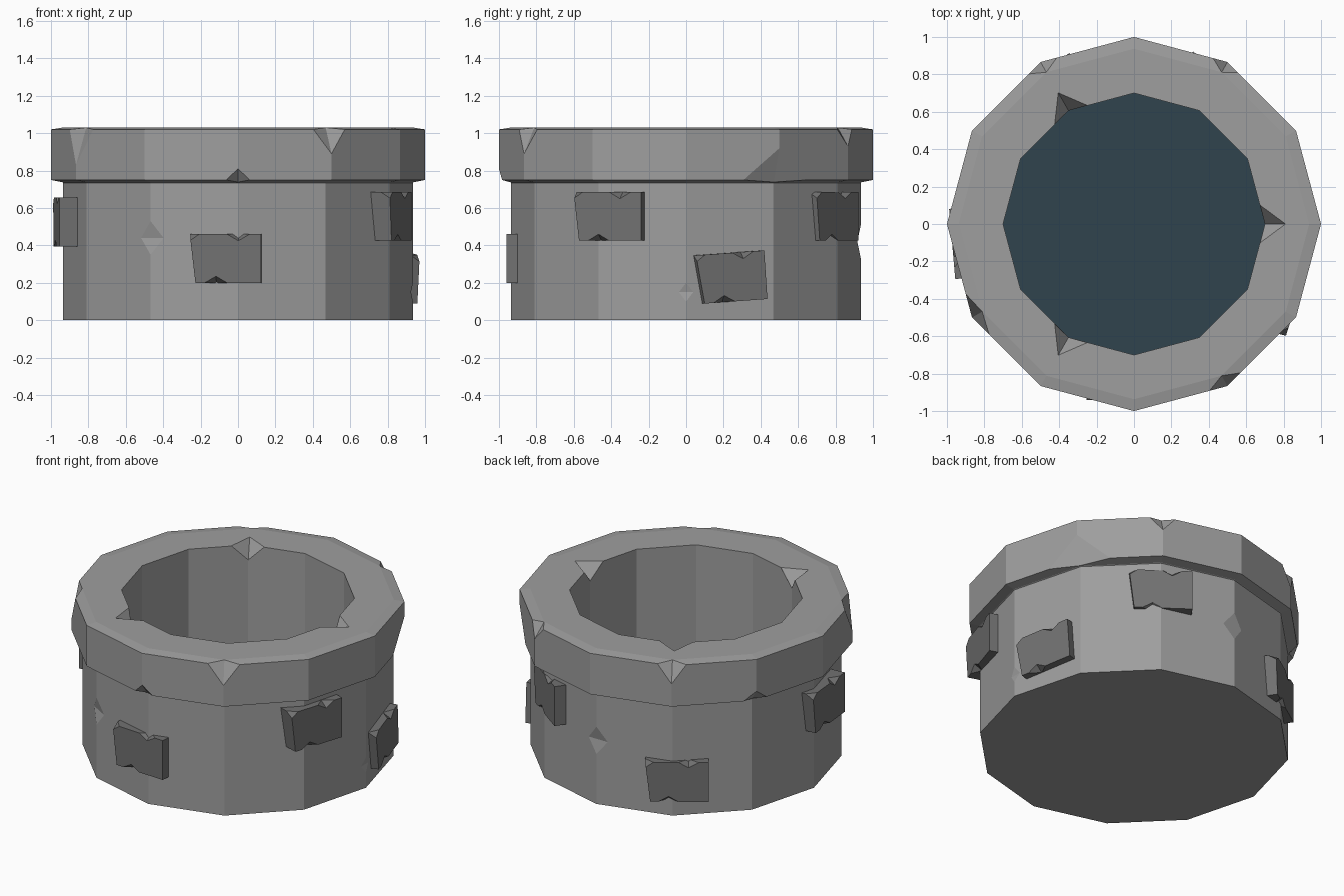
import bpy, bmesh, math
from mathutils import Matrix, Vector

if "Cube" in bpy.data.objects:
    bpy.data.objects.remove(bpy.data.objects["Cube"])

SIDES = 12
WATER_Z = 0.12


def material(name, rgb):
    m = bpy.data.materials.new(name)
    m.diffuse_color = (*rgb, 1)
    m.use_nodes = True
    m.node_tree.nodes["Principled BSDF"].inputs["Base Color"].default_value = m.diffuse_color
    return m


stone = material("grey stone", (0.342, 0.342, 0.342))
dark_stone = material("dark grey stone", (0.165, 0.165, 0.165))
water_blue = material("deep water blue", (0.030, 0.057, 0.076))


def make(name, bm, mat=None):
    bmesh.ops.recalc_face_normals(bm, faces=bm.faces[:])
    me = bpy.data.meshes.new(name)
    bm.to_mesh(me)
    bm.free()
    ob = bpy.data.objects.new(name, me)
    bpy.context.collection.objects.link(ob)
    if mat:
        me.materials.append(mat)
    return ob


def lathe(profile):
    """Closed turned shape with flat caps on the first and last ring."""
    bm = bmesh.new()
    rings = []
    for r, z in profile:
        rings.append([bm.verts.new((r * math.cos(math.tau * i / SIDES),
                                    r * math.sin(math.tau * i / SIDES), z))
                      for i in range(SIDES)])
    for a, b in zip(rings, rings[1:]):
        for i in range(SIDES):
            j = (i + 1) % SIDES
            bm.faces.new((a[i], a[j], b[j], b[i]))
    bm.faces.new(rings[0])
    bm.faces.new(rings[-1])
    return bm


def add_hull(bm, points, angle=0):
    """Convex chip cutter; points are (outward, sideways, up)."""
    rot = Matrix.Rotation(math.radians(angle), 3, 'Z')
    verts = [bm.verts.new(rot @ Vector(p)) for p in points]
    bmesh.ops.convex_hull(bm, input=verts)


def carve(ob, cutter_bm):
    cutter = make("chip_cutter", cutter_bm)
    cutter.hide_render = True
    mod = ob.modifiers.new("chips", 'BOOLEAN')
    mod.operation = 'DIFFERENCE'
    mod.solver = 'EXACT'
    mod.object = cutter
    bpy.context.view_layer.objects.active = ob
    bpy.ops.object.modifier_apply(modifier=mod.name)
    bpy.data.objects.remove(cutter)


# Well wall with overhanging rim and hollow shaft
wall = make("well_wall", lathe([
    (0.935, 0), (0.935, 0.735), (0.94, 0.738), (1.0, 0.75), (1.0, 1.02),
    (0.937, 1.03), (0.70, 1.03), (0.70, WATER_Z - 0.04)]), stone)

chips = bmesh.new()
S, C = math.sin(math.radians(15)), math.cos(math.radians(15))

# Chipped outer corners of the rim, top and bottom: angle, half width, height
for ang, w, h in ((300, 0.10, 0.13), (210, 0.13, 0.19), (60, 0.08, 0.09), (120, 0.09, 0.12)):
    add_hull(chips, [(0.937, 0, 1.03), (1 - w * S, w * C, 1.02), (1 - w * S, -w * C, 1.02),
                     (1, 0, 1.02 - h), (1.2, 0, 1.2)], ang)
for ang, w, h in ((270, 0.065, 0.06), (30, 0.2, 0.17), (150, 0.08, 0.06)):
    add_hull(chips, [(0.942, 0, 0.739), (1 - w * S, w * C, 0.75), (1 - w * S, -w * C, 0.75),
                     (1, 0, 0.75 + h), (1.2, 0, 0.55)], ang)

# Notches in the inner edge of the rim
for ang in (0, 120, 240):
    add_hull(chips, [(0.81, 0, 1.03), (0.675, 0.1, 1.03), (0.675, -0.1, 1.03),
                     (0.70, 0, 0.93), (0.60, 0, 1.03), (0.72, 0, 1.15)], ang)

# Shallow nicks on the corners of the wall: angle, height, half size
for ang, z, s in ((240, 0.44, 0.09), (0, 0.15, 0.05), (90, 0.42, 0.09)):
    w = s * 0.8
    add_hull(chips, [(0.935, 0, z + s), (0.935, 0, z - s), (0.935 - w * S, w * C, z),
                     (0.935 - w * S, -w * C, z), (1.0, 0, z)], ang)
carve(wall, chips)

# Water
bm = bmesh.new()
ring = [bm.verts.new((0.70 * math.cos(math.tau * i / SIDES),
                      0.70 * math.sin(math.tau * i / SIDES), WATER_Z)) for i in range(SIDES)]
bm.faces.new(ring)
water = make("water", bm, water_blue)
for f in water.data.polygons:
    if f.normal.z < 0:
        f.flip()


# Raised stones: outer face centre x, y, z, facing angle, roll
def raised_stone(i, x, y, z, facing, roll):
    hw, hh, depth = 0.19, 0.13, 0.14
    bm = bmesh.new()
    bmesh.ops.create_cube(bm, size=1)
    for v in bm.verts:
        v.co = ((v.co.x - 0.5) * depth, v.co.y * 2 * hw, v.co.z * 2 * hh)
        if v.co.y < 0 and v.co.z < 0:
            v.co.y += 0.03
    ob = make(f"raised_stone_{i}", bm, dark_stone)
    # nicks in the long edges and one corner
    cut = bmesh.new()
    for side, t, h in ((1, 0.07, 0.035), (-1, -0.05, 0.035)):
        add_hull(cut, [(0, t - 0.06, side * hh), (0, t + 0.06, side * hh),
                       (0, t, side * (hh - h)), (-0.05, t, side * hh),
                       (0.1, t, side * (hh + 0.1))])
    add_hull(cut, [(0, -hw + 0.05, hh), (-0.05, -hw, hh), (0, -hw, hh - 0.035),
                   (0.1, -hw - 0.1, hh + 0.1)])
    carve(ob, cut)
    ob.data.transform(Matrix.Translation((x, y, z))
                      @ Matrix.Rotation(math.radians(facing), 4, 'Z')
                      @ Matrix.Rotation(math.radians(roll), 4, 'X'))


for i, s in enumerate(((-0.068, -0.95, 0.33, 267, 0),
                       (0.87, -0.42, 0.555, -18, 0),
                       (0.92, 0.245, 0.23, 15, 4),
                       (-0.972, -0.105, 0.525, 185, 0),
                       (0.47, 0.81, 0.555, 54, 0),
                       (-0.50, 0.81, 0.23, 124, 0)), 1):
    raised_stone(i, *s)
